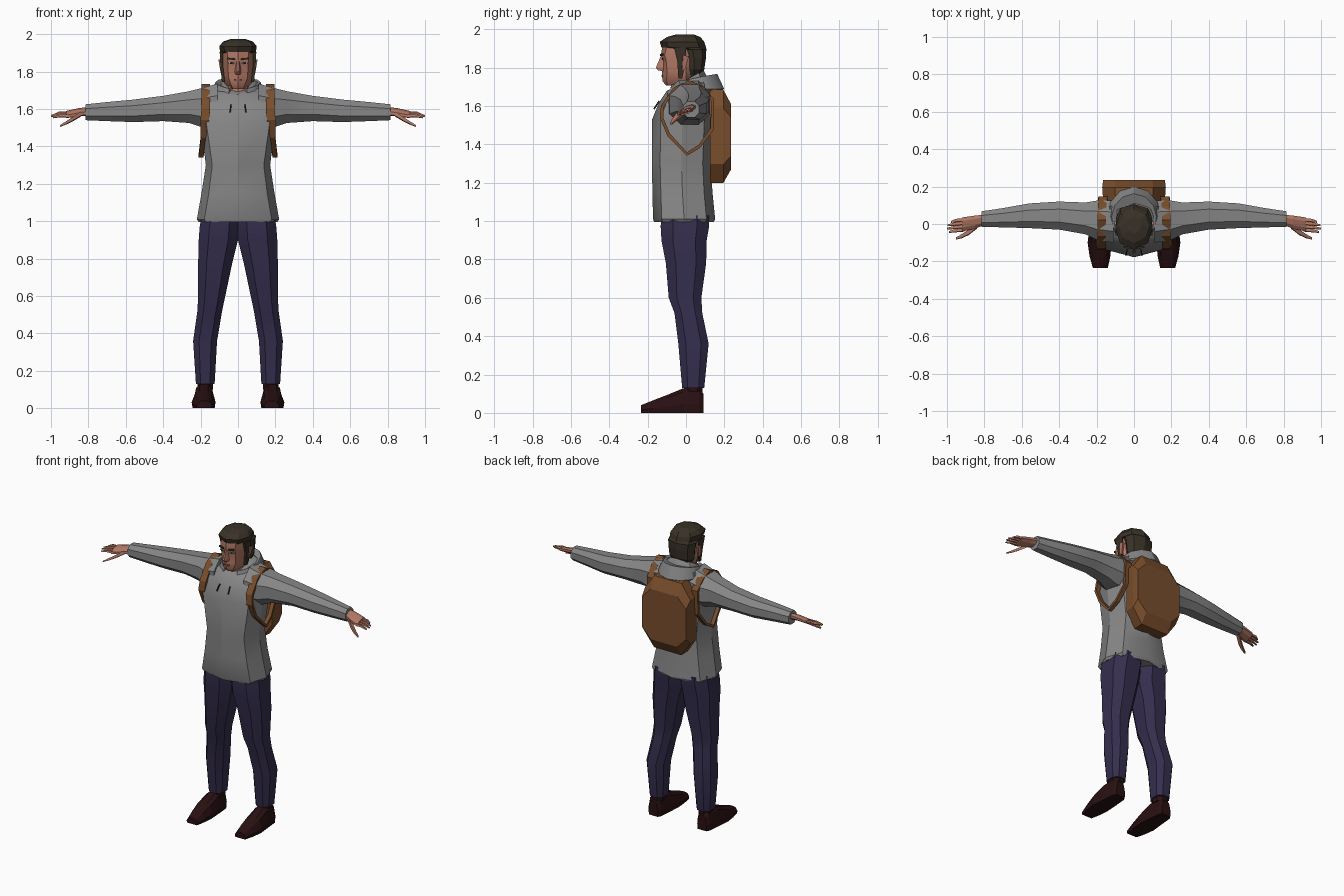
import bpy, bmesh, math
from mathutils import Vector, Matrix


def material(name, rgb):
    m = bpy.data.materials.new(name)
    m.diffuse_color = (*rgb, 1)
    return m


GREY = material("grey_knit", (0.24, 0.24, 0.24))
NAVY = material("indigo_denim", (0.035, 0.027, 0.075))
BROWN = material("brown_canvas", (0.19, 0.075, 0.025))
SHOE = material("dark_leather", (0.022, 0.005, 0.006))
SKIN = material("skin", (0.45, 0.19, 0.13))
HAIR = material("dark_hair", (0.04, 0.031, 0.02))
LIP = material("lip", (0.27, 0.095, 0.07))
WHITE = material("eye_white", (0.5, 0.45, 0.42))


def loft(name, rings, mat, smooth=30, loop=False):
    """Skin a list of equal-length point rings into a closed solid."""
    bm = bmesh.new()
    vs = [[bm.verts.new(p) for p in r] for r in rings]
    n = len(vs[0])
    for a, b in zip(vs, vs[1:] + ([vs[0]] if loop else [])):
        for i in range(n):
            j = (i + 1) % n
            bm.faces.new((a[i], a[j], b[j], b[i]))
    if not loop:
        bm.faces.new(vs[0])
        bm.faces.new(vs[-1])
    bmesh.ops.recalc_face_normals(bm, faces=bm.faces)
    me = bpy.data.meshes.new(name)
    bm.to_mesh(me)
    bm.free()
    me.materials.append(mat)
    ob = bpy.data.objects.new(name, me)
    bpy.context.collection.objects.link(ob)
    if smooth:
        bpy.context.view_layer.objects.active = ob
        ob.select_set(True)
        bpy.ops.object.shade_smooth_by_angle(angle=math.radians(smooth))
        ob.select_set(False)
    return ob


def body_ring(z, f, w, b, c=0.75, d=0.28, slope=0.0, m=None):
    """Symmetric eight-point ring: front f, half width w, back b."""
    m = (f + b) / 2 if m is None else m
    half = [(w * c, f + (m - f) * d), (w, m), (w * c, b + (m - b) * d)]
    pts = [(0, f)] + half + [(0, b)] + [(-x, y) for x, y in half[::-1]]
    return [(x, y, z + slope * y) for x, y in pts]


def octagon(u0, u1, v0, v1, k=0.27):
    """Chamfered rectangle in two coordinates."""
    a, b = (u1 - u0) * k, (v1 - v0) * k
    return [(u0 + a, v0), (u1 - a, v0), (u1, v0 + b), (u1, v1 - b),
            (u1 - a, v1), (u0 + a, v1), (u0, v1 - b), (u0, v0 + b)]


def plate(name, loc, size, mat, rot=(0, 0, 0)):
    r = Matrix.Rotation(rot[2], 3, 'Z') @ Matrix.Rotation(rot[0], 3, 'X') @ Matrix.Rotation(rot[1], 3, 'Y')
    x, y, z = (s / 2 for s in size)
    q = [(-x, -z), (x, -z), (x, z), (-x, z)]
    return loft(name, [[Vector(loc) + r @ Vector((a, t, b)) for a, b in q] for t in (-y, y)], mat, 0)


def finger(name, pts, widths, mat):
    """Tapered four-sided limb along points, running roughly along x."""
    rings = []
    for p, w in zip(pts, widths):
        rings.append([(p[0], p[1] + dy * w, p[2] + dz * w)
                      for dy, dz in ((-1, -.5), (.7, -.8), (1, .5), (-.7, .8))])
    return loft(name, rings, mat, 0)


# Pullover body, open hem at the bottom, sloped neckline at the top
loft("pullover", [
    body_ring(0.995, -.165, .21, .145, .82), body_ring(1.01, -.172, .22, .152, .82),
    body_ring(1.15, -.175, .195, .138, .8), body_ring(1.3, -.178, .172, .13, .8),
    body_ring(1.53, -.177, .2, .14, .85), body_ring(1.62, -.14, .195, .14, .85),
    body_ring(1.70, -.1, .155, .125, .8, slope=.2), body_ring(1.735, -.095, .085, .09, .75, slope=.6)], GREY)

# Hood folded around the back of the neck
hood = []
for i in range(13):
    t = math.radians(-150 + 25 * i)
    s, c = math.sin(t), math.cos(t)
    k = (1 + c) / 2
    hood.append([(s * (.07 + r * (.25 + .75 * k)), c * (.07 + r * (.2 + .9 * k)) + .01 * k, z0 + (z1 - z0) * k)
                 for r, z0, z1 in ((0, 1.65, 1.68), (.015, 1.705, 1.745), (.075, 1.705, 1.768),
                                   (.108, 1.68, 1.69), (.05, 1.64, 1.64))])
loft("hood", hood, GREY)

# Neck and head
loft("neck", [body_ring(z, f, w, b) for z, f, w, b in
              ((1.62, -.085, .07, .06), (1.68, -.075, .066, .055), (1.78, -.055, .06, .05))], SKIN)
loft("head", [body_ring(z, f, w, b, c, d, m=.0) for z, f, w, b, c, d in (
    (1.708, -.105, .045, .0, .6, .1), (1.73, -.122, .068, .03, .55, .15), (1.765, -.126, .083, .05, .6, .22),
    (1.79, -.124, .086, .07, .6, .2), (1.84, -.122, .088, .085, .62, .15), (1.865, -.131, .089, .085, .62, .15),
    (1.93, -.12, .085, .08, .65, .2))], SKIN)
loft("nose", [[(-.007, -.12, 1.86), (.007, -.12, 1.86), (.005, -.133, 1.858), (-.005, -.133, 1.858)],
              [(-.018, -.115, 1.80), (.018, -.115, 1.80), (.006, -.157, 1.80), (-.006, -.157, 1.80)],
              [(-.014, -.115, 1.783), (.014, -.115, 1.783), (.005, -.146, 1.785), (-.005, -.146, 1.785)]], SKIN, 0)
plate("mouth", (0, -.1245, 1.757), (.042, .008, .008), LIP)

# Hair: back shell, then a swept cap overhanging the forehead
loft("hair", [body_ring(z, f, w, b, c, .3) for z, f, w, b, c in (
    (1.755, .01, .07, .075, .75), (1.79, -.01, .091, .095, .75), (1.85, -.02, .094, .104, .75),
    (1.895, -.04, .096, .106, .78), (1.905, -.128, .096, .105, .75), (1.935, -.137, .1, .095, .75),
    (1.96, -.1, .08, .075, .75), (1.974, -.05, .04, .04, .75))], HAIR, 0)

for s, side in ((1, "left"), (-1, "right")):
    def flip(rings):
        return [[(s * x, y, z) for x, y, z in r] for r in rings]

    # Facial details
    plate(side + "_eyebrow", (s * .036, -.126, 1.868), (.038, .009, .009), HAIR, (0, s * -.1, s * .25))
    plate(side + "_eye_white", (s * .036, -.1165, 1.846), (.028, .008, .01), WHITE, (0, 0, s * .2))
    plate(side + "_eye", (s * .036, -.119, 1.846), (.012, .008, .01), HAIR, (0, 0, s * .2))
    loft(side + "_sideburn", flip([
        [(.08, -.062, 1.905), (.098, -.062, 1.905), (.098, .0, 1.905), (.08, .0, 1.905)],
        [(.08, -.045, 1.83), (.094, -.045, 1.83), (.094, .0, 1.83), (.08, .0, 1.83)],
        [(.07, -.04, 1.745), (.086, -.04, 1.745), (.086, -.02, 1.745), (.07, -.02, 1.745)]]), HAIR, 0)
    loft(side + "_ear", flip([
        [(.085, -.02, 1.86), (.104, -.015, 1.865), (.104, .015, 1.86), (.085, .01, 1.86)],
        [(.08, -.02, 1.79), (.092, -.02, 1.79), (.092, -.005, 1.79), (.08, -.005, 1.79)]]), SKIN, 0)
    plate(side + "_drawstring", (s * .04, -.1535, 1.605), (.006, .008, .05), HAIR, (-.6, 0, s * .2))

    # Sleeve, from inside the shoulder to the cuff
    sleeve = [[(x, y, z) for y, z in octagon(y0, y1, z0, z1)] for x, y0, y1, z0, z1 in (
        (.11, -.10, .125, 1.50, 1.735), (.2, -.085, .125, 1.505, 1.71), (.26, -.055, .115, 1.525, 1.695),
        (.4, -.03, .12, 1.535, 1.67), (.56, -.022, .11, 1.53, 1.65), (.7, -.018, .085, 1.535, 1.637),
        (.815, -.015, .068, 1.54, 1.625))]
    loft(side + "_sleeve", flip(sleeve), GREY, 40)

    # Hand: tilted palm, four fingers and a thumb
    palm = [[(x, y, z + .3 * (y - .01)) for y, z in octagon(y0, y1, z0, z1)] for x, y0, y1, z0, z1 in (
        (.80, -.005, .05, 1.565, 1.603), (.85, -.025, .045, 1.565, 1.6), (.92, -.04, .035, 1.56, 1.588))]
    loft(side + "_palm", flip(palm), SKIN, 0)
    for i, tip in enumerate((.99, 1.0, .997, .978)):
        y = -.031 + .018 * i
        z = 1.562 + .006 * i
        pts = [(s * .905, y, z), (s * .955, y - .005, z), (s * tip, y - .012, z - .008)]
        finger(f"{side}_finger_{i + 1}", pts, (.0095, .009, .005), SKIN)
    finger(side + "_thumb", [(s * .84, -.01, 1.572), (s * .885, -.045, 1.545), (s * .92, -.065, 1.525),
                             (s * .953, -.078, 1.508)], (.016, .015, .011, .006), SKIN)

    # Trouser leg
    leg = [[(x, y, z) for x, y in octagon(x0, x1, y0, y1, .25)] for z, x0, x1, y0, y1 in (
        (1.03, -.005, .195, -.13, .12), (.97, -.005, .205, -.132, .12), (.9, .0, .21, -.128, .108),
        (.78, .03, .213, -.105, .105), (.6, .068, .213, -.09, .08), (.52, .085, .217, -.06, .085),
        (.36, .112, .24, -.04, .118), (.13, .125, .225, -.02, .095))]
    loft(side + "_trouser_leg", flip(leg), NAVY, 25)
    loft(side + "_ankle", flip([[(x, y, z) for x, y in octagon(.135, .217, -.01, .085)]
                                for z in (.1, .14)]), SHOE, 0)

    # Shoe, lofted from heel to toe
    shoe = []
    for y, cx, wb, wt, h in ((.09, .182, .035, .025, .10), (.07, .182, .048, .036, .128),
                             (-.015, .182, .056, .042, .128), (-.1, .184, .064, .045, .093),
                             (-.17, .182, .056, .038, .066), (-.235, .18, .04, .028, .04)):
        shoe.append([(cx - wb * .92, y, 0), (cx + wb * .92, y, 0), (cx + wb, y, h * .35),
                     (cx + wt, y, h * .85), (cx + wt * .5, y, h), (cx - wt * .5, y, h),
                     (cx - wt, y, h * .85), (cx - wb, y, h * .35)])
    loft(side + "_shoe", flip(shoe), SHOE, 0)

    # Backpack strap: a flat closed band around the shoulder
    path = [(.172, .02, 1.725), (.172, -.06, 1.69), (.172, -.122, 1.6), (.178, -.128, 1.54), (.186, -.09, 1.45),
            (.198, .005, 1.35), (.19, .07, 1.39), (.178, .135, 1.48), (.165, .14, 1.63), (.17, .09, 1.69)]
    mid = Vector((0, .01, 1.54))
    band = []
    for x, y, z in path:
        out = (Vector((0, y, z)) - mid).normalized() * .009
        w = .023 if z > 1.5 else .013
        band.append([(x + a * w, y + b * out.y, z + b * out.z) for a, b in ((-1, -1), (1, -1), (1, 1), (-1, 1))])
    loft(side + "_strap", flip(band), BROWN, 0, loop=True)

# Backpack with chamfered outline and bevelled rear panel
loft("backpack", [[(x, y, z) for x, z in octagon(-w, w, z0, z1, .2)] for y, w, z0, z1 in (
    (.125, .165, 1.2, 1.69), (.195, .17, 1.2, 1.685), (.235, .165, 1.27, 1.61))], BROWN, 0)
